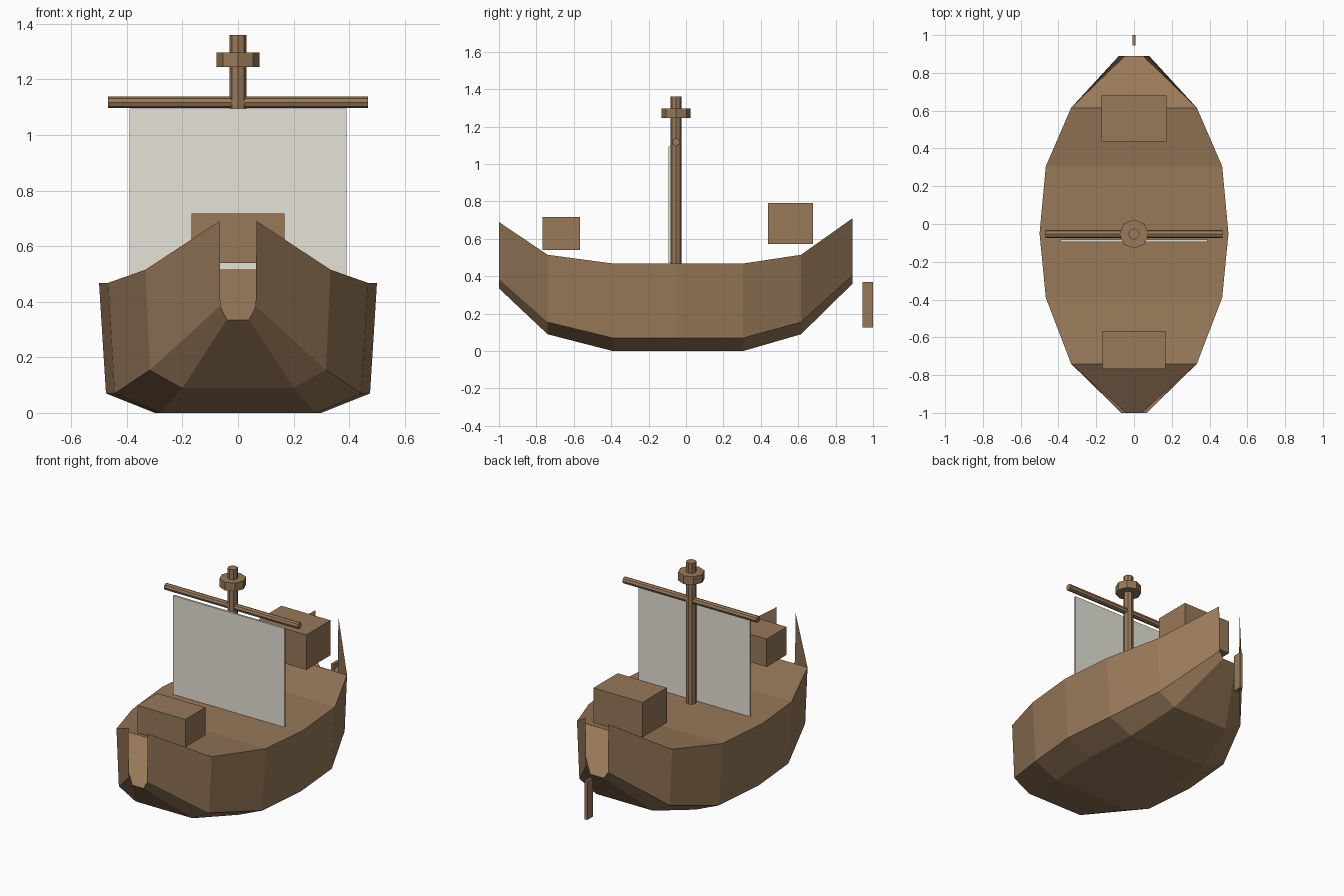
import bpy, bmesh, math

if "Cube" in bpy.data.objects:
    bpy.data.objects.remove(bpy.data.objects["Cube"])


def material(name, color):
    m = bpy.data.materials.new(name)
    m.diffuse_color = color
    m.use_nodes = True
    m.node_tree.nodes["Principled BSDF"].inputs["Base Color"].default_value = m.diffuse_color
    return m


wood = material("wood", (0.31, 0.19, 0.10, 1))
cloth = material("cloth", (0.78, 0.76, 0.68, 1))


def box(name, x, y, z, mat=wood):
    # x is the half width, y and z are (min, max)
    bpy.ops.mesh.primitive_cube_add(size=1, location=(0, sum(y) / 2, sum(z) / 2))
    ob = bpy.context.object
    ob.name = name
    for v in ob.data.vertices:
        v.co.x *= 2 * x
        v.co.y *= y[1] - y[0]
        v.co.z *= z[1] - z[0]
    ob.data.materials.append(mat)


def pole(name, r, length, loc, rot=(0, 0, 0)):
    bpy.ops.mesh.primitive_cylinder_add(vertices=8, radius=r, depth=length,
                                        location=loc, rotation=rot)
    ob = bpy.context.object
    ob.name = name
    ob.data.materials.append(wood)


# Hull stations: y, rim half width, rim z, chine z, bottom z
stations = [
    (-1.00, 0.067, 0.69, 0.385, 0.335),
    (-0.74, 0.333, 0.515, 0.155, 0.09),
    (-0.39, 0.467, 0.468, 0.07, 0.0),
    (-0.05, 0.50, 0.468, 0.07, 0.0),
    (0.305, 0.467, 0.468, 0.07, 0.0),
    (0.615, 0.333, 0.515, 0.155, 0.09),
    (0.89, 0.08, 0.71, 0.405, 0.36),
]
bm = bmesh.new()
rings = []
for y, w, top, chine, bottom in stations:
    half = [(w, top), (w * 0.95, chine), (w * 0.6, bottom)]
    pts = half + [(-x, z) for x, z in reversed(half)]
    rings.append([bm.verts.new((x, y, z)) for x, z in pts])
last = len(rings) - 1
for i in range(last):
    a, b = rings[i], rings[i + 1]
    for k in range(5):
        bm.faces.new((a[k], a[k + 1], b[k + 1], b[k]))
    # Deck; at bow and stern it slopes down to the keel edge
    if i == 0:
        bm.faces.new((a[3], a[2], b[0], b[5]))
    elif i == last - 1:
        bm.faces.new((a[5], a[0], b[2], b[3]))
    else:
        bm.faces.new((a[5], a[0], b[0], b[5]))
bmesh.ops.recalc_face_normals(bm, faces=bm.faces)
mesh = bpy.data.meshes.new("hull")
bm.to_mesh(mesh)
bm.free()
mesh.materials.append(wood)
bpy.context.collection.objects.link(bpy.data.objects.new("hull", mesh))

# Deck houses and rudder
box("bow_cabin", 0.168, (-0.767, -0.567), (0.54, 0.717))
box("stern_cabin", 0.172, (0.438, 0.68), (0.572, 0.793))
box("rudder", 0.009, (0.945, 1.0), (0.127, 0.37))

# Mast, lookout, yard and sail
pole("mast", 0.03, 0.895, (0, -0.053, 0.9125))
pole("lookout", 0.077, 0.052, (0, -0.053, 1.271))
pole("yard", 0.021, 0.936, (0, -0.053, 1.117), (0, math.pi / 2, 0))
box("sail", 0.39, (-0.094, -0.081), (0.47, 1.095), cloth)
